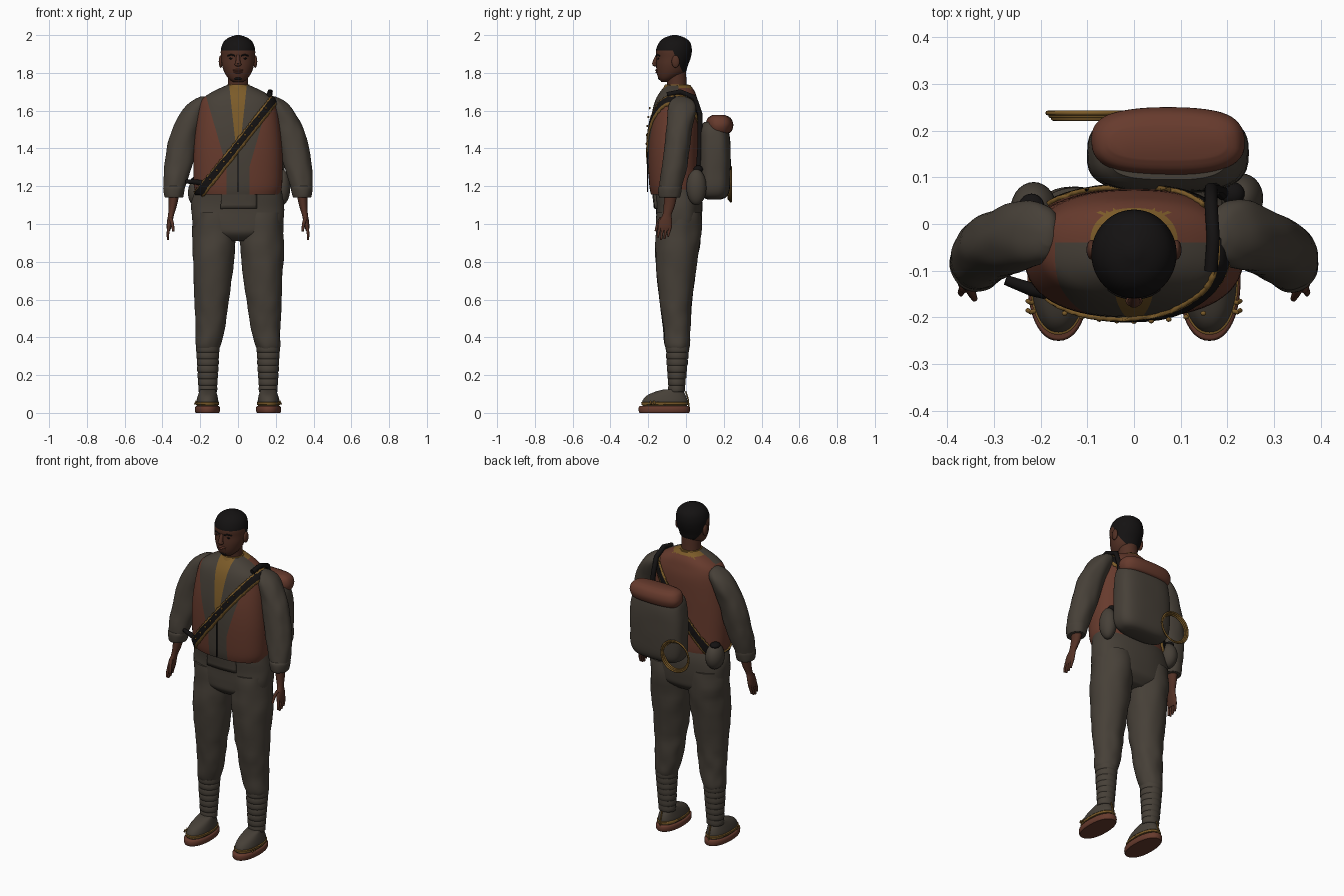
import bpy, bmesh, math
from mathutils import Vector, noise

if "Cube" in bpy.data.objects:
    bpy.data.objects.remove(bpy.data.objects["Cube"], do_unlink=True)

made = []


def material(name, colour):
    m = bpy.data.materials.new(name)
    m.use_nodes = True
    m.diffuse_color = (*colour, 1)
    bsdf = m.node_tree.nodes["Principled BSDF"]
    bsdf.inputs["Base Color"].default_value = (*colour, 1)
    bsdf.inputs["Roughness"].default_value = 0.9
    return m


cloth = material("grey cloth", (0.062, 0.051, 0.039))
leather = material("brown leather", (0.135, 0.043, 0.026))
skin = material("dark skin", (0.085, 0.030, 0.018))
black = material("black", (0.007, 0.006, 0.006))
gold = material("ochre gold", (0.20, 0.105, 0.022))


def add(name, bm, mats, rule=None):
    """Turn a bmesh into an object, colouring faces by a rule on their centre."""
    bm.normal_update()
    for f in bm.faces:
        f.smooth = True
        f.material_index = rule(f.calc_center_median()) if rule else 0
    me = bpy.data.meshes.new(name)
    bm.to_mesh(me)
    bm.free()
    for m in mats:
        me.materials.append(m)
    ob = bpy.data.objects.new(name, me)
    bpy.context.collection.objects.link(ob)
    made.append(ob)
    return ob


def cut(bm, point, normal, clear=False):
    bmesh.ops.bisect_plane(bm, geom=bm.verts[:] + bm.edges[:] + bm.faces[:], dist=1e-6,
                           plane_co=point, plane_no=normal, clear_outer=clear)


def loft_mesh(rings, power=2.0, n=48, steps=4, fold=0.0):
    """Smooth stack of superellipses; each ring is z, centre x, centre y, radius x, radius y."""
    rings = [Vector(r) for r in rings]
    rows = []
    for i in range(len(rings) - 1):
        a, b, c, d = (rings[max(0, min(len(rings) - 1, i + k))] for k in (-1, 0, 1, 2))
        for t in (k / steps for k in range(steps)):
            rows.append(b + (c - a) * t / 2 + (a * 2 - b * 5 + c * 4 - d) * t * t / 2
                        + (b * 3 - a - c * 3 + d) * t ** 3 / 2)
    rows.append(rings[-1])
    bm = bmesh.new()
    loops = []
    for z, cx, cy, rx, ry in rows:
        loop = []
        for k in range(n):
            c, s = math.cos(math.tau * k / n), math.sin(math.tau * k / n)
            x = math.copysign(abs(c) ** (2 / power), c)
            y = math.copysign(abs(s) ** (2 / power), s)
            w = 1 + fold * noise.noise(Vector((x * 1.5 + cx * 9, y * 1.5, z * 13)))
            loop.append(bm.verts.new((cx + x * rx * w, cy + y * ry * w, z)))
        loops.append(loop)
    for lo, hi in zip(loops, loops[1:]):
        for k in range(n):
            j = (k + 1) % n
            bm.faces.new((lo[k], lo[j], hi[j], hi[k]))
    bm.faces.new(loops[0][::-1])
    bm.faces.new(loops[-1])
    bmesh.ops.recalc_face_normals(bm, faces=bm.faces[:])
    return bm


def loft(name, rings, mat, **kw):
    return add(name, loft_mesh(rings, **kw), [mat])


def shell(name, source, planes, push, mats, rule=None, inner=()):
    """Lift a trimmed piece of a surface off the body as a thin layer."""
    bm = source.copy()
    bm.normal_update()
    bmesh.ops.delete(bm, geom=[f for f in bm.faces if len(f.verts) > 8], context='FACES')
    for p, nrm in planes:
        cut(bm, p, nrm, True)
    for p, nrm in inner:
        cut(bm, p, nrm)
    bm.normal_update()
    ob = add(name, bm, mats, rule)
    for v in ob.data.vertices:
        v.co += v.normal * push
    mod = ob.modifiers.new("thickness", 'SOLIDIFY')
    mod.thickness = push
    return ob


def ball(name, centre, size, mat):
    bm = bmesh.new()
    bmesh.ops.create_uvsphere(bm, u_segments=28, v_segments=18, radius=1)
    for v in bm.verts:
        v.co = Vector(a * b + c for a, b, c in zip(v.co, size, centre))
    return add(name, bm, [mat])


def tube(name, points, radius, mat, taper=1.0):
    cu = bpy.data.curves.new(name, 'CURVE')
    cu.dimensions, cu.bevel_depth, cu.bevel_resolution, cu.use_fill_caps = '3D', radius, 3, True
    sp = cu.splines.new('POLY')
    sp.points.add(len(points) - 1)
    for i, p in enumerate(points):
        sp.points[i].co = (*p, 1)
        sp.points[i].radius = 1 + (taper - 1) * i / (len(points) - 1)
    tmp = bpy.data.objects.new(name + "_path", cu)
    bm = bmesh.new()
    bm.from_mesh(bpy.data.meshes.new_from_object(tmp))
    bpy.data.objects.remove(tmp)
    return add(name, bm, [mat])


# Waistcoat over jacket: brown sides and back, grey lapels, gold neckcloth
torso = loft_mesh([(1.155, 0, -.055, .22, .13), (1.2, 0, -.058, .233, .136), (1.3, 0, -.062, .236, .138),
                   (1.4, 0, -.063, .234, .138), (1.5, 0, -.06, .225, .135), (1.6, 0, -.053, .21, .125),
                   (1.66, 0, -.05, .19, .11), (1.7, 0, -.045, .135, .092), (1.735, 0, -.042, .06, .065)],
                  power=2.4, n=72)
vest = torso.copy()
for s in (-1, 1):
    cut(vest, (s * .06, 0, 1.3), (s, 0, 0))
    cut(vest, (s * .06, 0, 1.3), (s, 0, -.29))
    cut(vest, (s * .01, 0, 1.4), (s, 0, -.11))
cut(vest, (0, -.04, 0), (0, 1, 0))


def vest_colour(c):
    if c.y > -.04:
        return 1 if c.z < 1.715 else 2
    if c.z > 1.4 and abs(c.x) < .01 + (c.z - 1.4) * .11:
        return 2
    return 0 if abs(c.x) < .06 + max(0, c.z - 1.3) * .29 else 1


add("waistcoat", vest, [cloth, leather, gold], vest_colour)
tube("jacket_opening", [(0, -.203, z) for z in (1.17, 1.3, 1.4)], .003, black)

# Bandolier around the body with gold edges
mid, across = Vector((0, 0, 1.425)), Vector((.785, 0, -.62))
half, edge = .024, .018
shell("bandolier", torso, [(mid + across * half, across), (mid - across * half, -across)], .01,
      [black, gold], lambda c: int(abs((c - mid).dot(across)) > edge),
      [(mid + across * edge, across), (mid - across * edge, across)])
for k in range(-4, 5):
    along = k * .06
    ball("bandolier_stud", (along * .62, -.209 + .3 * along * along, 1.425 + along * .785),
         (.006, .005, .006), gold)
tube("scabbard_end", [(-.16, -.15, 1.21), (-.22, -.14, 1.222), (-.275, -.12, 1.225)], .018, black, .6)
tube("pack_strap", [(.165, -.1, 1.685), (.17, -.03, 1.70), (.165, .045, 1.67), (.165, .075, 1.58),
                    (.18, .075, 1.42), (.19, .065, 1.28)], .014, black)

# Trouser seat and jacket hem
seat = loft_mesh([(.91, 0, -.04, .12, .07), (.95, 0, -.04, .215, .112), (1.0, 0, -.038, .243, .12),
                  (1.1, 0, -.036, .245, .122), (1.19, 0, -.05, .225, .12)], power=2.3, n=64, fold=.03)
shell("jacket_hem", seat, [((.09, 0, 0), (1, 0, 0)), ((-.09, 0, 0), (-1, 0, 0)), ((0, -.08, 0), (0, 1, 0)),
                           ((0, 0, 1.08), (0, 0, -1))], .012, [cloth])
add("trouser_seat", seat, [cloth])

# Head with cropped hair
head = loft_mesh([(1.752, 0, -.11, .025, .02), (1.77, 0, -.098, .05, .047), (1.8, 0, -.08, .071, .075),
                  (1.84, 0, -.074, .084, .084), (1.88, 0, -.066, .089, .091), (1.92, 0, -.064, .091, .095),
                  (1.96, 0, -.06, .079, .083), (1.985, 0, -.06, .052, .056), (2.0, 0, -.06, .012, .012)])
hairline, nape = Vector((0, -.07, 1.918)), Vector((0, -13, -6)).normalized()
cut(head, hairline, (0, 0, 1))
cut(head, hairline, nape)
add("head", head, [skin, black],
    lambda c: int(c.z > 1.80 and (c.z > hairline.z or (c - hairline).dot(nape) < 0)))
loft("neck", [(1.66, 0, -.045, .062, .058), (1.73, 0, -.048, .054, .052), (1.81, 0, -.055, .055, .055)], skin)
loft("neckcloth", [(1.69, 0, -.05, .085, .085), (1.715, 0, -.05, .073, .072), (1.738, 0, -.05, .06, .06)], gold,
     fold=.08)
tube("nose", [(0, -.152, 1.892), (0, -.162, 1.868), (0, -.166, 1.846)], .009, skin, 1.6)
ball("nose_tip", (0, -.165, 1.845), (.018, .013, .011), skin)
ball("upper_lip", (0, -.15, 1.814), (.028, .013, .007), leather)
ball("lower_lip", (0, -.148, 1.803), (.024, .013, .007), leather)
ball("chin_beard", (0, -.132, 1.772), (.026, .016, .012), black)
for s in (-1, 1):
    ball("eye", (s * .034, -.146, 1.876), (.014, .006, .005), black)
    tube("eyebrow", [(s * .016, -.157, 1.89), (s * .035, -.152, 1.897), (s * .055, -.139, 1.89)], .004, black)
    ball("ear", (s * .091, -.055, 1.86), (.011, .021, .033), skin)

for s, side in ((-1, "right_"), (1, "left_")):
    # Trouser leg and wound calf wraps
    loft(side + "trouser_leg", [(.33, s * .16, -.045, .054, .056), (.36, s * .158, -.046, .066, .066),
         (.42, s * .148, -.048, .074, .07), (.5, s * .143, -.051, .083, .077), (.6, s * .138, -.055, .092, .086),
         (.8, s * .13, -.05, .110, .11), (.95, s * .124, -.04, .117, .119), (1.06, s * .122, -.037, .115, .115)],
         cloth, fold=.07)
    wraps = []
    for i in range(7):
        t, z = i / 6, .11 + i * .035
        for dz, grow in ((0, 0), (.006, .004), (.029, .004)):
            wraps.append((z + dz, s * .16, -.05 + t * .005, .046 + t * .012 + grow, .040 + t * .018 + grow))
    loft(side + "calf_wraps", wraps, cloth, steps=2)

    # Shoe on a flat sole with ties
    loft(side + "sole", [(0, s * .162, -.115, .061, .13), (.008, s * .162, -.115, .066, .135),
                         (.03, s * .162, -.115, .066, .135), (.036, s * .162, -.115, .06, .13)],
         leather, power=2.2, steps=2)
    shoe = loft_mesh([(.034, s * .162, -.112, .055, .116), (.06, s * .162, -.112, .058, .12),
                      (.09, s * .161, -.105, .052, .105), (.112, s * .16, -.088, .045, .075),
                      (.125, s * .16, -.07, .04, .045)], power=2.2)
    shell(side + "shoe_tie", shoe, [((0, 0, .054), (0, 0, 1)), ((0, 0, .045), (0, 0, -1))], .005, [gold])
    add(side + "shoe", shoe, [cloth])
    tube(side + "heel_tie", [(s * .162, .015, .03), (s * .162, .012, .07), (s * .162, -.002, .115)], .004, gold)
    for y in (-.185, -.165):
        tube(side + "tie_knot", [(s * .205, y, .05), (s * .222, y - .004, .06), (s * .228, y, .045)], .005, gold)

    # Full sleeve with a turned cuff
    loft(side + "sleeve", [(1.15, s * .34, -.085, .044, .052), (1.2, s * .336, -.081, .058, .061),
         (1.3, s * .318, -.062, .073, .067), (1.4, s * .298, -.048, .078, .068), (1.5, s * .273, -.036, .076, .069),
         (1.58, s * .24, -.024, .067, .073), (1.63, s * .214, -.02, .056, .069), (1.66, s * .195, -.022, .035, .05),
         (1.675, s * .185, -.025, .012, .02)], cloth, fold=.07)
    loft(side + "cuff", [(1.14, s * .34, -.086, .042, .05), (1.145, s * .34, -.086, .05, .056),
                         (1.19, s * .338, -.084, .057, .063), (1.205, s * .336, -.081, .05, .055)], cloth, fold=.06)

    # Forearm, palm and fingers
    loft(side + "forearm_and_palm", [(.965, s * .367, -.112, .008, .032), (.985, s * .365, -.112, .013, .037),
         (1.02, s * .36, -.108, .015, .034), (1.05, s * .354, -.1, .016, .024), (1.1, s * .345, -.088, .022, .03),
         (1.17, s * .338, -.08, .03, .036)], skin, n=24)
    for i in range(4):
        y, drop = -.138 + i * .018, .012 * abs(i - 1.3)
        tube(side + "finger", [(s * .366, y, .985), (s * .371, y - .008, .95), (s * .371, y - .012, .912 + drop)],
             .009, skin, .6)
    tube(side + "thumb", [(s * .357, -.13, 1.03), (s * .347, -.15, 1.0), (s * .342, -.16, .962)], .011, skin, .6)

# Hip pouches
ball("left_hip_pouch", (.232, .055, 1.195), (.045, .053, .095), cloth)
ball("left_pouch_cap", (.212, .065, 1.29), (.025, .025, .02), black)
ball("right_hip_pouch", (-.215, .03, 1.165), (.05, .06, .075), cloth)
ball("right_pouch_flap", (-.22, .035, 1.235), (.028, .03, .016), black)

# Backpack with a bedroll on top and a coil of rope behind
loft("backpack", [(1.13, .073, .15, .10, .035), (1.145, .073, .15, .145, .065), (1.19, .073, .151, .168, .082),
                  (1.3, .073, .152, .173, .085), (1.42, .073, .152, .17, .083), (1.5, .073, .148, .155, .075),
                  (1.54, .073, .145, .125, .05)], cloth, power=3, fold=.02)
loft("bedroll", [(1.48, .073, .178, .135, .045), (1.49, .073, .178, .152, .062), (1.525, .073, .178, .163, .073),
                 (1.56, .073, .176, .152, .062), (1.576, .073, .174, .125, .035)], leather, power=2.8, fold=.03)
for i in range(3):
    r = .092 - i * .006
    tube("rope_coil", [(-.093 + r * math.cos(a), .238 - i * .006, 1.21 + r * math.sin(a))
                       for a in (math.tau * k / 40 for k in range(41))], .005, gold)

torso.free()
bpy.ops.object.select_all(action='DESELECT')
for ob in made:
    ob.select_set(True)
bpy.context.view_layer.objects.active = made[0]
bpy.ops.object.shade_smooth_by_angle(angle=math.radians(45))
